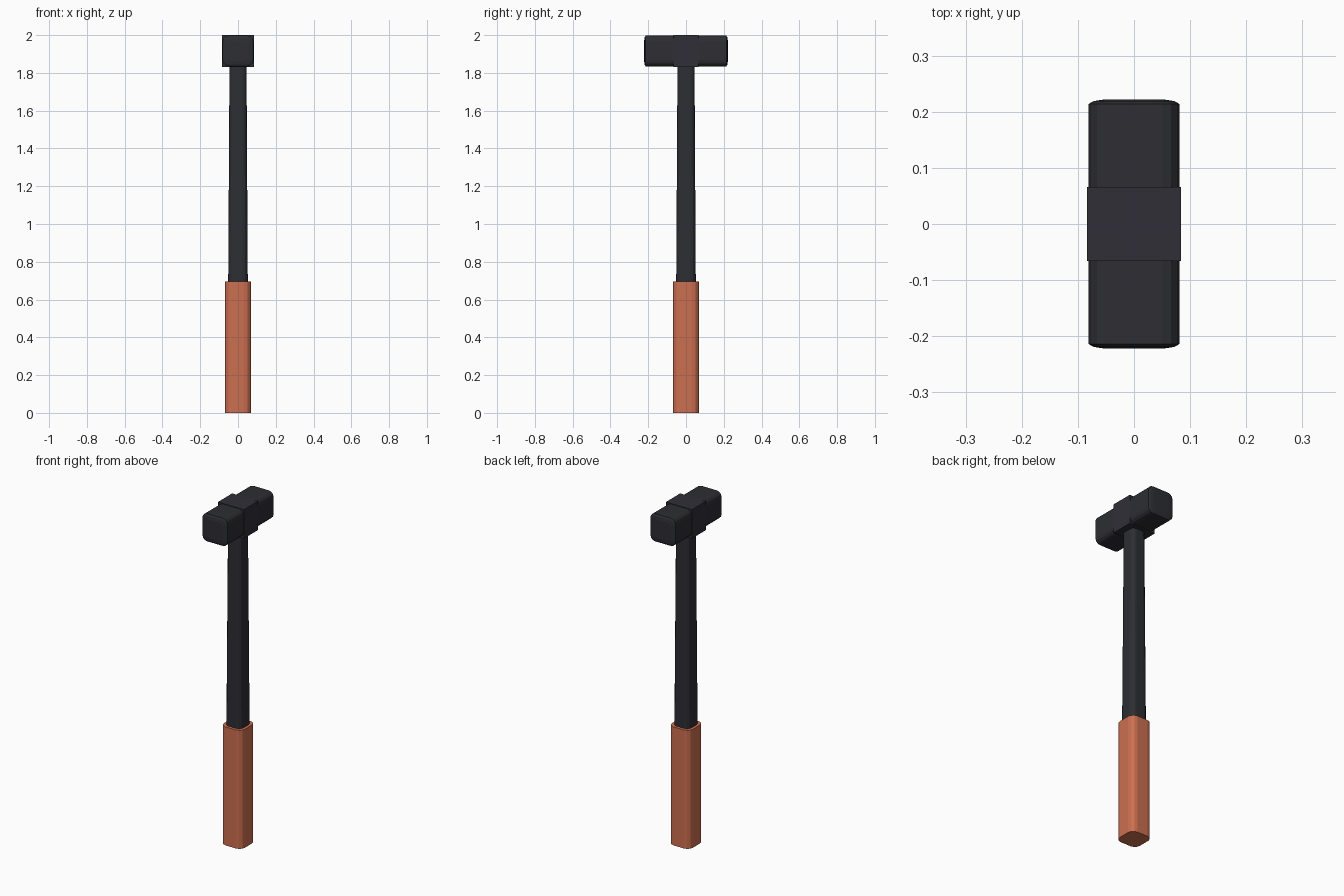
import bpy, bmesh, math
from mathutils import Vector

if "Cube" in bpy.data.objects:
    bpy.data.objects.remove(bpy.data.objects["Cube"])


def material(name, rgb):
    m = bpy.data.materials.new(name)
    m.diffuse_color = (*rgb, 1)
    m.use_nodes = True
    m.node_tree.nodes["Principled BSDF"].inputs["Base Color"].default_value = m.diffuse_color
    return m


steel = material("dark steel", (0.026, 0.027, 0.033))
collar_steel = material("collar steel", (0.029, 0.028, 0.038))
rubber = material("orange grip", (0.60, 0.16, 0.08))


def rounded_square(half, radius, segments=3):
    """Outline of a square with rounded corners."""
    pts = []
    for q in range(4):
        base = q * math.pi / 2
        cx = (half - radius) * math.sqrt(2) * math.cos(base + math.pi / 4)
        cy = (half - radius) * math.sqrt(2) * math.sin(base + math.pi / 4)
        for i in range(segments + 1):
            a = base + math.pi / 2 * i / segments
            pts.append((cx + radius * math.cos(a), cy + radius * math.sin(a)))
    return pts


def loft(name, rings, place, mat):
    """Skin a stack of (half, radius, position) rounded squares and cap both ends."""
    bm = bmesh.new()
    loops = [[bm.verts.new(place(u, v, t)) for u, v in rounded_square(h, r)]
             for h, r, t in rings]
    n = len(loops[0])
    for a, b in zip(loops, loops[1:]):
        for i in range(n):
            j = (i + 1) % n
            bm.faces.new((a[i], a[j], b[j], b[i]))
    bm.faces.new(loops[0][::-1])
    bm.faces.new(loops[-1])
    bmesh.ops.recalc_face_normals(bm, faces=bm.faces[:])
    me = bpy.data.meshes.new(name)
    bm.to_mesh(me)
    bm.free()
    me.materials.append(mat)
    ob = bpy.data.objects.new(name, me)
    bpy.context.collection.objects.link(ob)
    return ob


def upright(u, v, t):
    return Vector((u, v, t))


# grip and tapered shaft
loft("grip", [(0.068, 0.035, 0), (0.068, 0.035, 0.695)], upright, rubber)
loft("shaft", [(0.052, 0.027, 0.67), (0.045, 0.024, 1.85)], upright, steel)

# two striking ends with slightly domed faces
HEAD_Z = 1.916
for side, label in ((-1, "front"), (1, "back")):
    loft("hammer_face_" + label,
         [(0.081, 0.030, 0.05), (0.081, 0.030, 0.214),
          (0.072, 0.028, 0.219), (0.053, 0.022, 0.222)],
         lambda u, v, t: Vector((u, side * t, HEAD_Z + v)), steel)

# square centre block
bpy.ops.mesh.primitive_cube_add(size=1, location=(0, 0, 1.915))
block = bpy.context.object
block.name = "head_block"
block.scale = (0.168, 0.132, 0.17)
block.data.materials.append(collar_steel)
